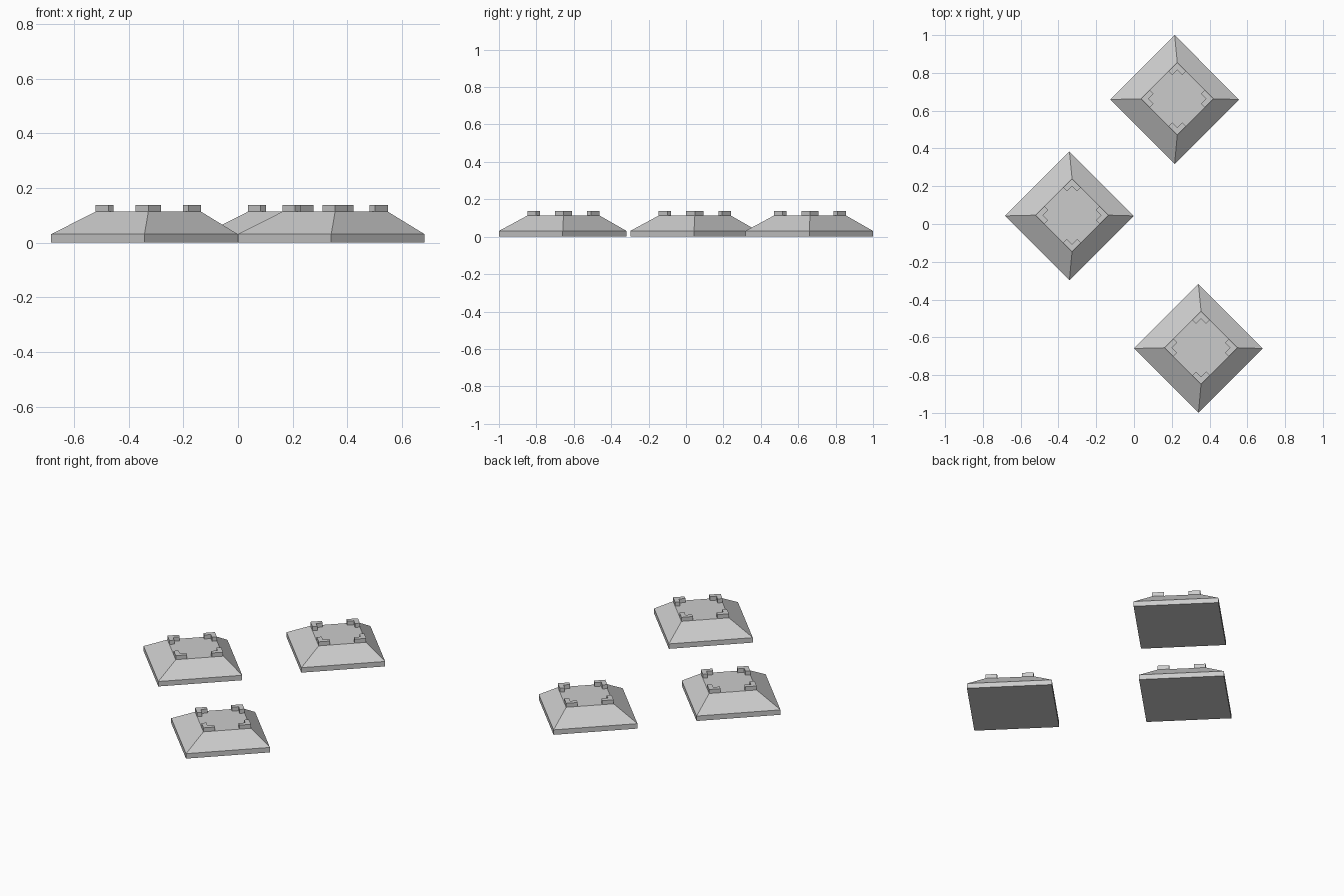
import bpy
import bmesh
from mathutils import Vector

cube = bpy.data.objects.get("Cube")
if cube:
    bpy.data.objects.remove(cube, do_unlink=True)

# One plain stone grey for everything
stone = bpy.data.materials.new("stone_grey")
stone.use_nodes = True
grey = (0.6, 0.6, 0.6, 1)
stone.diffuse_color = grey
stone.node_tree.nodes["Principled BSDF"].inputs["Base Color"].default_value = grey

BASE_R, TOP_R = 0.341, 0.193            # half diagonals
RIM_Z, TOP_Z, BRACKET_Z = 0.031, 0.113, 0.138
ARM, THICK = 0.066, 0.028               # corner bracket arms
SHIFT = Vector((0.014, 0.004))          # the upper face sits slightly off centre
CORNERS = [Vector(c) for c in ((1, 0), (0, 1), (-1, 0), (0, -1))]


def ring(bm, points, z):
    return [bm.verts.new((p.x, p.y, z)) for p in points]


def bridge(bm, low, high):
    n = len(low)
    for i in range(n):
        j = (i + 1) % n
        bm.faces.new((low[i], low[j], high[j], high[i]))


def finish(bm, name, centre):
    bmesh.ops.recalc_face_normals(bm, faces=bm.faces)
    mesh = bpy.data.meshes.new(name)
    bm.to_mesh(mesh)
    bm.free()
    mesh.materials.append(stone)
    obj = bpy.data.objects.new(name, mesh)
    obj.location = (centre[0], centre[1], 0)
    bpy.context.collection.objects.link(obj)


def plinth(name, centre):
    # Square slab with sloping sides
    bm = bmesh.new()
    floor = ring(bm, [c * BASE_R for c in CORNERS], 0)
    rim = ring(bm, [c * BASE_R for c in CORNERS], RIM_Z)
    top = ring(bm, [c * TOP_R + SHIFT for c in CORNERS], TOP_Z)
    bridge(bm, floor, rim)
    bridge(bm, rim, top)
    bm.faces.new(floor)
    bm.faces.new(top)
    finish(bm, name, centre)


def brackets(name, centre):
    # Raised L-shaped bracket on each corner of the upper face
    bm = bmesh.new()
    for c in CORNERS:
        side = Vector((-c.y, c.x))
        a = (side - c).normalized()
        b = (-side - c).normalized()
        tip = c * TOP_R + SHIFT
        outline = [tip + a * u + b * v for u, v in (
            (0, 0), (ARM, 0), (ARM, THICK), (THICK, THICK), (THICK, ARM), (0, ARM))]
        low, high = ring(bm, outline, TOP_Z), ring(bm, outline, BRACKET_Z)
        bridge(bm, low, high)
        bm.faces.new(high)
    finish(bm, name, centre)


# Three identical plinths
for place, centre in (("back", (0.215, 0.659)), ("middle", (-0.342, 0.043)),
                      ("front", (0.341, -0.659))):
    plinth(place + "_plinth", centre)
    brackets(place + "_corner_brackets", centre)
